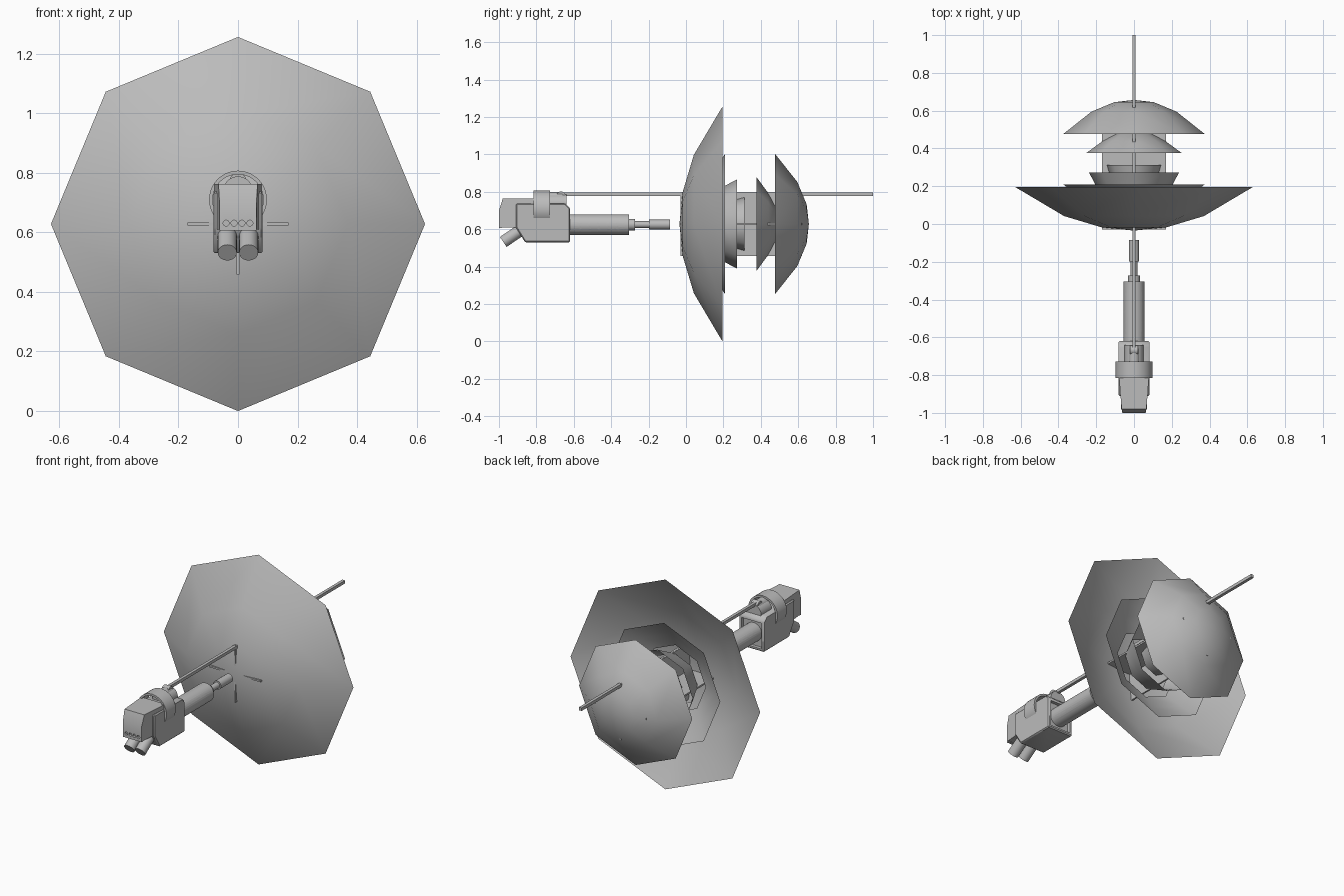
import bpy, bmesh, math
from mathutils import Vector

if "Cube" in bpy.data.objects:
    bpy.data.objects.remove(bpy.data.objects["Cube"])

ZC = 0.628   # height of the shade axis
ZB = 0.625   # height of the barrel axis

grey = bpy.data.materials.new("grey")
grey.diffuse_color = (0.5, 0.5, 0.5, 1)
grey.use_nodes = True
grey.node_tree.nodes["Principled BSDF"].inputs["Base Color"].default_value = grey.diffuse_color


def finish(name, bm, angle=35, fix=True):
    if fix:
        bmesh.ops.recalc_face_normals(bm, faces=bm.faces)
    me = bpy.data.meshes.new(name)
    bm.to_mesh(me)
    bm.free()
    me.materials.append(grey)
    for p in me.polygons:
        p.use_smooth = True
    me.set_sharp_from_angle(angle=math.radians(angle))
    ob = bpy.data.objects.new(name, me)
    bpy.context.collection.objects.link(ob)
    return ob


def shade(name, profile, n=8):
    """Faceted open shell around the y axis from (radius, y) pairs."""
    bm = bmesh.new()
    rings = []
    for r, y in profile:
        if r == 0:
            rings.append([bm.verts.new((0, y, ZC))] * n)
        else:
            rings.append([bm.verts.new((r * math.cos(2 * math.pi * i / n), y,
                                        ZC + r * math.sin(2 * math.pi * i / n))) for i in range(n)])
    for a, b in zip(rings, rings[1:]):
        for i in range(n):
            j = (i + 1) % n
            vs = list(dict.fromkeys((a[i], a[j], b[j], b[i])))
            bm.faces.new(vs)
    return finish(name, bm, 80)


def cylinder(name, p0, p1, r, n=24, r2=None):
    p0, p1 = Vector(p0), Vector(p1)
    d = p1 - p0
    bm = bmesh.new()
    bmesh.ops.create_cone(bm, cap_ends=True, segments=n, radius1=r,
                          radius2=r if r2 is None else r2, depth=d.length)
    rot = d.to_track_quat('Z', 'Y').to_matrix().to_4x4()
    rot.translation = (p0 + p1) / 2
    bm.transform(rot)
    return finish(name, bm)


def box(name, lo, hi):
    bm = bmesh.new()
    bmesh.ops.create_cube(bm, size=1)
    for v in bm.verts:
        v.co = [(l + h) / 2 + c * (h - l) for l, h, c in zip(lo, hi, v.co)]
    return finish(name, bm)


def side_prism(name, pts, w, bevel=0.0, taper=None):
    """Extrude a (y, z) outline across x; taper maps y to a half width."""
    bm = bmesh.new()
    f = bm.faces.new([bm.verts.new((-w, y, z)) for y, z in pts])
    ext = bmesh.ops.extrude_face_region(bm, geom=[f])
    for v in ext["geom"]:
        if isinstance(v, bmesh.types.BMVert):
            v.co.x = w
    if taper:
        for v in bm.verts:
            v.co.x = math.copysign(taper(v.co.y), v.co.x)
    if bevel:
        bmesh.ops.bevel(bm, geom=bm.edges[:], offset=bevel, segments=1, affect='EDGES')
    return finish(name, bm, 25)


def cut(target, cutters):
    """Subtract the cutters, then remove them."""
    for c in cutters:
        m = target.modifiers.new("cut", 'BOOLEAN')
        m.operation = 'DIFFERENCE'
        m.solver = 'EXACT'
        m.object = c
        c.hide_render = True
    dg = bpy.context.evaluated_depsgraph_get()
    me = bpy.data.meshes.new_from_object(target.evaluated_get(dg))
    target.modifiers.clear()
    target.data = me
    me.set_sharp_from_angle(angle=math.radians(35))
    for c in cutters:
        bpy.data.objects.remove(c)


# Layered shades
shade("main_shade", [(0.628, 0.195), (0.37, 0.042), (0.17, -0.018), (0, -0.035)])
shade("inner_bowl", [(0.373, 0.208), (0.29, 0.15), (0.2, 0.1)])
shade("outer_reflector", [(0.238, 0.272), (0.2, 0.2), (0.155, 0.11)])
shade("inner_reflector", [(0.145, 0.313), (0.13, 0.26), (0.11, 0.19)])
shade("small_back_shade", [(0.252, 0.376), (0.165, 0.44), (0.08, 0.485), (0, 0.497)])
shade("large_back_shade", [(0.375, 0.476), (0.225, 0.595), (0.105, 0.645), (0, 0.657)])

# Crossed plates that hold the shades
box("vertical_plate", (-0.005, -0.03, ZC - 0.17), (0.005, 0.62, ZC + 0.17))
box("horizontal_plate", (-0.17, -0.03, ZC - 0.005), (0.17, 0.62, ZC + 0.005))

# Long rod through the top of the assembly
box("long_rod", (-0.009, -0.66, 0.779), (0.009, 1.0, 0.797))

# Housing with a recessed rear face
body = side_prism("housing", [(-0.91, 0.61), (-0.86, 0.53), (-0.62, 0.53), (-0.62, 0.712),
                              (-0.645, 0.737), (-0.91, 0.737)], 0.083, 0.006)
cut(body, [box("rear_cutter", (-0.066, -0.64, 0.546), (0.066, -0.6, 0.7))])

# Tapered head with a row of sockets and a raised front panel
head = side_prism("head", [(-1.0, 0.61), (-1.0, 0.7), (-0.98, 0.763), (-0.8, 0.763), (-0.8, 0.61)],
                  0.07, 0, lambda y: 0.062 + 0.018 * min(1, (y + 1) / 0.1))
cut(head, [cylinder("socket_cutter", (x, -1.02, 0.631), (x, -0.988, 0.631), 0.01, 16)
           for x in (-0.04, -0.0133, 0.0133, 0.04)])
box("panel_ledge", (-0.062, -1.0, 0.606), (0.062, -0.985, 0.612))

# Pair of angled tubes under the head
for side, x in (("left", -0.036), ("right", 0.036)):
    cylinder(side + "_angled_tube", (x, -0.977, 0.532), (x, -0.87, 0.605), 0.032)

# Curved band over the housing
bm = bmesh.new()
arc = [math.radians(-40 + 260 * i / 28) for i in range(29)]
rows = [[bm.verts.new((r * math.cos(a), y, 0.71 + r * math.sin(a)))
         for r, y in ((0.097, -0.815), (0.097, -0.727), (0.085, -0.727), (0.085, -0.815))] for a in arc]
for a, b in zip(rows, rows[1:]):
    for k in range(4):
        bm.faces.new((a[k], a[(k + 1) % 4], b[(k + 1) % 4], b[k]))
bm.faces.new(rows[0])
bm.faces.new(rows[-1])
finish("band", bm)

# Pivot behind the band that carries the rod
cylinder("pivot_base", (0, -0.74, 0.738), (0, -0.64, 0.738), 0.05)
cylinder("pivot_neck", (0, -0.73, 0.768), (0, -0.66, 0.768), 0.03)
cylinder("pivot_pin", (-0.022, -0.668, 0.776), (0.022, -0.668, 0.776), 0.026)

# Perforated barrel sleeve
barrel = cylinder("barrel", (0, -0.645, ZB), (0, -0.305, ZB), 0.055, 32)
cutters = [cylinder("bore_cutter", (0, -0.63, ZB), (0, -0.318, ZB), 0.045, 32)]
for deg in (-33, 0, 33):
    d = Vector((math.cos(math.radians(deg)), 0, math.sin(math.radians(deg)))) * 0.08
    for i in range(5):
        c = Vector((0, -0.566 + 0.05 * i, ZB))
        cutters.append(cylinder("hole_cutter", c - d, c + d, 0.0115, 12))
cut(barrel, cutters)

# Stepped muzzle
cylinder("collar", (0, -0.31, ZB), (0, -0.272, ZB), 0.031)
cylinder("thin_barrel", (0, -0.28, ZB), (0, -0.19, ZB), 0.018)
cylinder("muzzle", (0, -0.198, ZB), (0, -0.085, ZB), 0.026)
